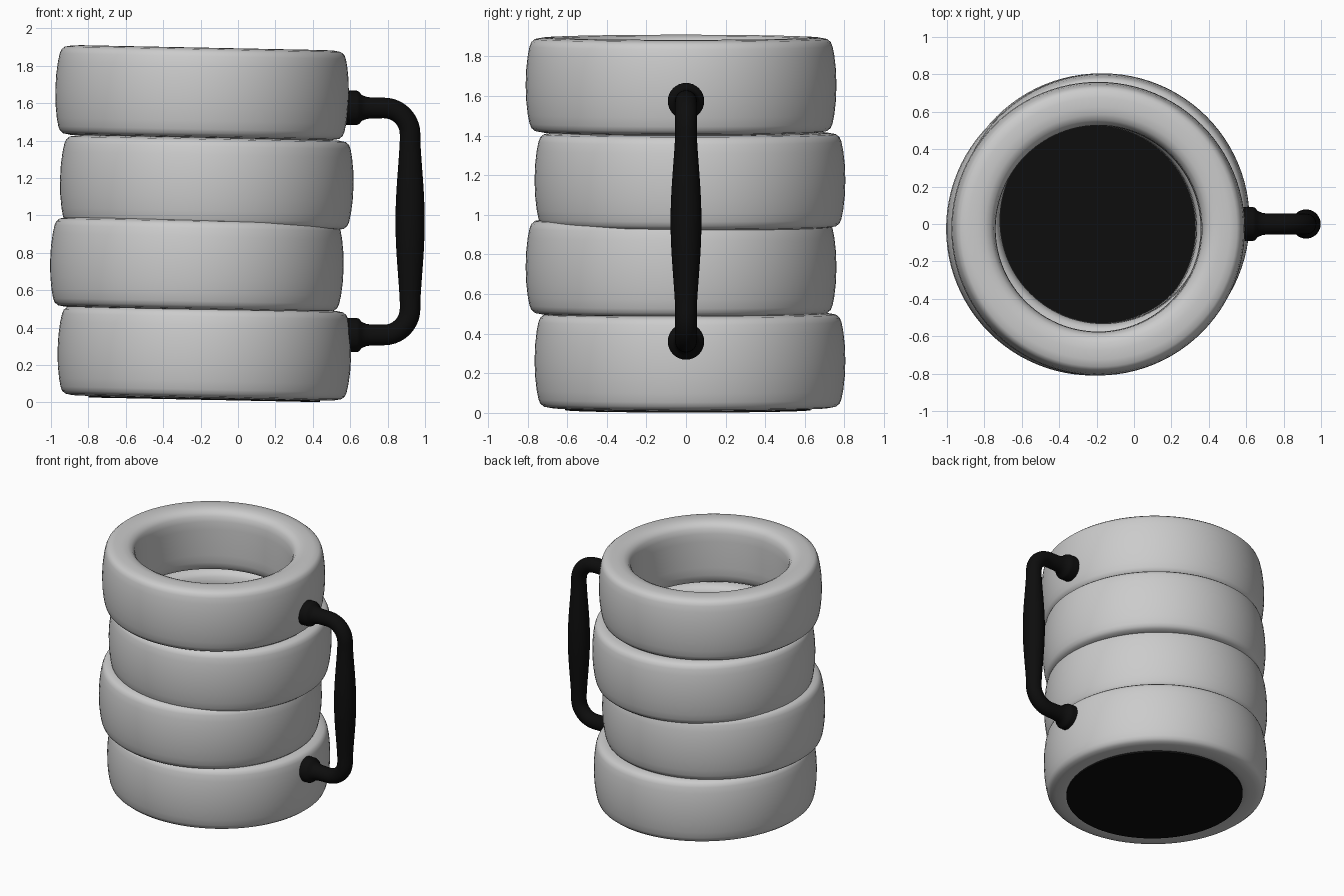
import bpy, bmesh, math
from mathutils import Vector

if "Cube" in bpy.data.objects:
    bpy.data.objects.remove(bpy.data.objects["Cube"])

TILT = math.radians(1.15)

black = bpy.data.materials.new("black")
black.diffuse_color = (0.004, 0.004, 0.004, 1)
black.use_nodes = True
black.node_tree.nodes["Principled BSDF"].inputs["Base Color"].default_value = black.diffuse_color


def add_object(name, bm, mat=None, angle=40):
    bmesh.ops.recalc_face_normals(bm, faces=bm.faces)
    mesh = bpy.data.meshes.new(name)
    bm.to_mesh(mesh)
    bm.free()
    ob = bpy.data.objects.new(name, mesh)
    bpy.context.collection.objects.link(ob)
    if mat:
        mesh.materials.append(mat)
    bpy.ops.object.select_all(action='DESELECT')
    ob.select_set(True)
    bpy.context.view_layer.objects.active = ob
    bpy.ops.object.shade_smooth_by_angle(angle=math.radians(angle))
    return ob


def bridge(bm, a, b):
    n = len(a)
    for i in range(n):
        bm.faces.new((a[i], a[(i + 1) % n], b[(i + 1) % n], b[i]))


# tyre cross-section: upper half, mirrored below (radius, height)
half = [(0.785, 0), (0.782, 0.08), (0.774, 0.15), (0.765, 0.195), (0.756, 0.217),
        (0.738, 0.232), (0.70, 0.239), (0.65, 0.241), (0.61, 0.236), (0.58, 0.222),
        (0.562, 0.198), (0.553, 0.16), (0.55, 0.10), (0.55, 0)]
section = half + [(r, -z) for r, z in half[-2:0:-1]]


def tyre(name, x, y, z):
    bm = bmesh.new()
    n = 96
    rings = []
    for i in range(n):
        a = 2 * math.pi * i / n
        rings.append([bm.verts.new((r * math.cos(a), r * math.sin(a), h)) for r, h in section])
    for i in range(n):
        bridge(bm, rings[i], rings[(i + 1) % n])
    ob = add_object(name, bm)
    ob.location = (x, y, z)
    ob.rotation_euler.y = TILT


# four stacked, slightly shifted tyres
for i, (x, y, z) in enumerate([(-0.18, 0.02, 0.264), (-0.22, -0.025, 0.737),
                               (-0.167, 0.02, 1.175), (-0.192, -0.025, 1.656)]):
    tyre(f"tyre_{i + 1}", x, y, z)

# mug floor
bm = bmesh.new()
bmesh.ops.create_cone(bm, cap_ends=True, segments=96, radius1=0.62, radius2=0.62, depth=0.03)
floor = add_object("mug_floor", bm, black)
floor.location = (-0.18, 0.01, 0.029)
floor.rotation_euler.y = TILT


def sweep(name, pts, n=32):
    # tube through (x, z, radius) points lying in the y = 0 plane
    bm = bmesh.new()
    rings = []
    for i, (x, z, r) in enumerate(pts):
        p, q = pts[max(i - 1, 0)], pts[min(i + 1, len(pts) - 1)]
        t = Vector((q[0] - p[0], 0, q[1] - p[1])).normalized()
        side = Vector((-t.z, 0, t.x))
        c = Vector((x, 0, z))
        ring = []
        for k in range(n):
            a = 2 * math.pi * k / n
            ring.append(bm.verts.new(c + side * r * math.cos(a) + Vector((0, r * math.sin(a), 0))))
        rings.append(ring)
    for a, b in zip(rings, rings[1:]):
        bridge(bm, a, b)
    bm.faces.new(rings[0])
    bm.faces.new(rings[-1])
    return add_object(name, bm, black)


# handle: collar, straight, bend, then a swollen grip, mirrored about mid height
MID, HALF, X, R, BEND = 0.9675, 0.607, 0.92, 0.055, 0.14
zt = MID + HALF
upper = [(0.53, zt, 0.092), (0.635, zt, 0.092), (0.65, zt, 0.085), (0.66, zt, 0.07),
         (0.685, zt, 0.06), (0.71, zt, 0.056)]
for i in range(11):
    a = math.pi / 2 * (1 - i / 10)
    upper.append((X - BEND + BEND * math.cos(a), zt - BEND + BEND * math.sin(a), R))
span = HALF - BEND
for i in range(1, 12):
    s = i / 12
    upper.append((X, MID + span * (1 - s), R - 0.001 + 0.024 * math.sin(s * math.pi / 2) ** 1.5))
lower = [(x, 2 * MID - z, r) for x, z, r in reversed(upper)]
sweep("handle", upper + [(X, MID, R + 0.023)] + lower)
